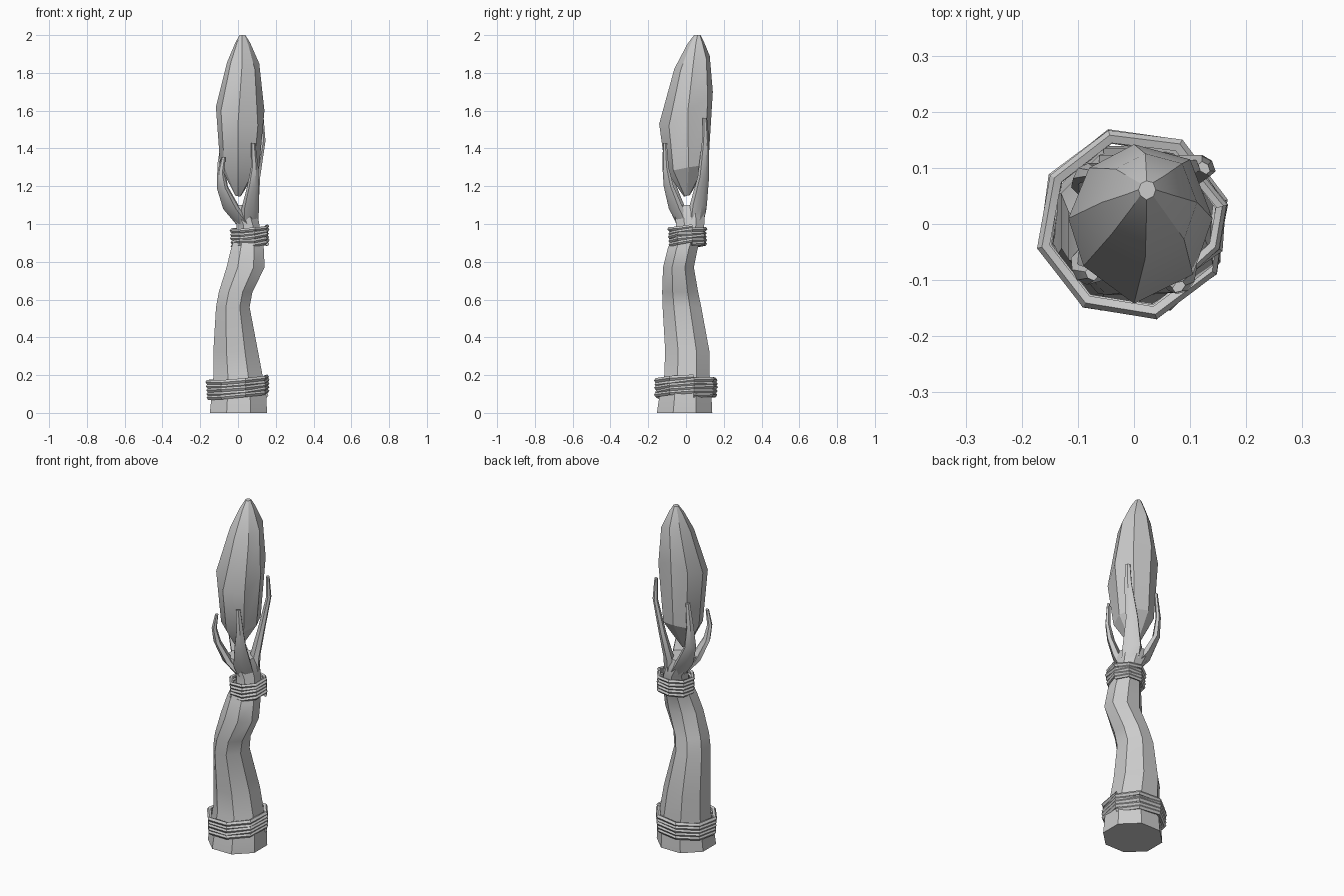
import bpy
import bmesh
from math import sin, cos, tau, radians
from mathutils import Vector
import random

random.seed(4)
if "Cube" in bpy.data.objects:
    bpy.data.objects.remove(bpy.data.objects["Cube"], do_unlink=True)

grey = bpy.data.materials.new("stone_grey")
grey.use_nodes = True
grey.diffuse_color = (0.6, 0.6, 0.6, 1)
grey.node_tree.nodes["Principled BSDF"].inputs["Base Color"].default_value = (0.6, 0.6, 0.6, 1)


def loft(name, rings, angle=30):
    """Skin a list of equal point rings and cap both ends."""
    bm = bmesh.new()
    loops = [[bm.verts.new(p) for p in ring] for ring in rings]
    for a, b in zip(loops, loops[1:]):
        for i in range(len(a)):
            j = (i + 1) % len(a)
            bm.faces.new((a[i], a[j], b[j], b[i]))
    bm.faces.new(loops[0][::-1])
    bm.faces.new(loops[-1])
    bmesh.ops.recalc_face_normals(bm, faces=bm.faces)
    mesh = bpy.data.meshes.new(name)
    bm.to_mesh(mesh)
    bm.free()
    mesh.materials.append(grey)
    obj = bpy.data.objects.new(name, mesh)
    bpy.context.collection.objects.link(obj)
    bpy.ops.object.select_all(action="DESELECT")
    obj.select_set(True)
    bpy.context.view_layer.objects.active = obj
    bpy.ops.object.shade_smooth_by_angle(angle=radians(angle))
    return obj


def span_ring(z, x0, x1, y0, y1, sides=8):
    """Level polygon fitted between the given x and y limits."""
    cx, cy, rx, ry = (x0 + x1) / 2, (y0 + y1) / 2, (x1 - x0) / 2, (y1 - y0) / 2
    grow = 1.04
    return [Vector((cx + grow * rx * cos(tau * (i + 0.5) / sides),
                    cy + grow * ry * sin(tau * (i + 0.5) / sides), z)) for i in range(sides)]


# Crooked arm: base, forearm, elbow, wrist
arm = [
    (0, -.155, .16, -.16, .145), (.1, -.145, .155, -.145, .14), (.2, -.135, .135, -.12, .13),
    (.33, -.135, .11, -.115, .128), (.56, -.12, .065, -.128, .085),
    (.64, -.105, .08, -.13, .068), (.77, -.065, .145, -.125, .045),
    (.87, -.04, .14, -.1, .065), (.96, -.01, .125, -.065, .09),
]
loft("arm", [span_ring(*s) for s in arm], 35)

# Palm flaring out below the crystal
palm = [(.94, -.01, .125, -.065, .09), (1.0, -.01, .115, -.055, .1),
        (1.06, -.05, .105, -.065, .1), (1.1, -.06, .09, -.06, .09)]
loft("palm", [span_ring(*s) for s in palm], 35)


# Fingers: level rings along a path, wide at the palm, narrow at the tip
def finger(name, path, facing):
    out = Vector((cos(radians(facing)), sin(radians(facing)), 0))
    side = Vector((-out.y, out.x, 0))
    rings = []
    for point, wide, deep in zip(path, (.05, .055, .036, .022, .013), (.03, .028, .02, .014, .009)):
        rings.append([Vector(point) + out * deep * cos(tau * i / 6) + side * wide * sin(tau * i / 6)
                      for i in range(6)])
    loft(name, rings, 35)


finger("front_left_finger", [(.06, -.01, 1.0), (.065, -.052, 1.08), (.08, -.092, 1.2),
                             (.088, -.108, 1.3), (.08, -.112, 1.43)], -55)
finger("front_right_finger", [(.03, -.01, 1.0), (-.035, -.045, 1.08), (-.083, -.075, 1.19),
                              (-.092, -.09, 1.27), (-.076, -.09, 1.355)], -135)
finger("back_left_finger", [(.07, .05, 1.0), (.068, .065, 1.1), (.09, .092, 1.25),
                            (.128, .104, 1.44), (.125, .1, 1.56)], 40)
finger("back_right_finger", [(.03, .05, 1.0), (-.03, .065, 1.08), (-.083, .08, 1.2),
                             (-.09, .09, 1.32), (-.075, .09, 1.46)], 135)

# Crystal: eight-sided belt of uneven height, tapered both ways
belt = [Vector(p) for p in (
    (.14, .01, 1.6), (.1, .115, 1.66), (0, .142, 1.7), (-.08, .1, 1.64),
    (-.117, .01, 1.62), (-.09, -.075, 1.6), (0, -.142, 1.53), (.105, -.09, 1.52))]
top = Vector((.03, .06, 1.86))
foot = Vector((0, .005, 1.3))


def shrink(centre, amount, slope):
    return [Vector((centre.x + p.x * amount, centre.y + p.y * amount,
                    centre.z + (p.z - 1.6) * slope)) for p in belt]


loft("crystal", [
    shrink(Vector((0, .005, 1.15)), .12, .05), shrink(foot, .8, .2), belt,
    shrink(Vector((.02, .032, 1.85)), .66, .4),
    shrink(Vector((.022, .05, 1.96)), .3, .1), shrink(Vector((.022, .06, 2.0)), .12, 0)], 25)


# Cord wrappings: angular coils that climb and tilt
def coil(name, cx, cy, z, radius, turns, pitch, tilt, thick):
    steps, rings = 8, []
    wobble = [random.uniform(-.004, .004) for _ in range(turns * steps + 1)]
    for i, w in enumerate(wobble):
        a = tau * i / steps + 0.25
        out = Vector((cos(a), sin(a), 0))
        mid = Vector((cx, cy, z + pitch * i / steps + tilt * (cos(a) + sin(a)) + w)) + out * (radius + w)
        rings.append([mid + out * thick * cos(tau * k / 5) + Vector((0, 0, thick * sin(tau * k / 5)))
                      for k in range(5)])
    loft(name, rings, 20)


coil("lower_cord", -.003, 0, .085, .159, 5, .019, .009, .013)
coil("upper_cord", .063, .008, .885, .096, 5, .019, .008, .011)
